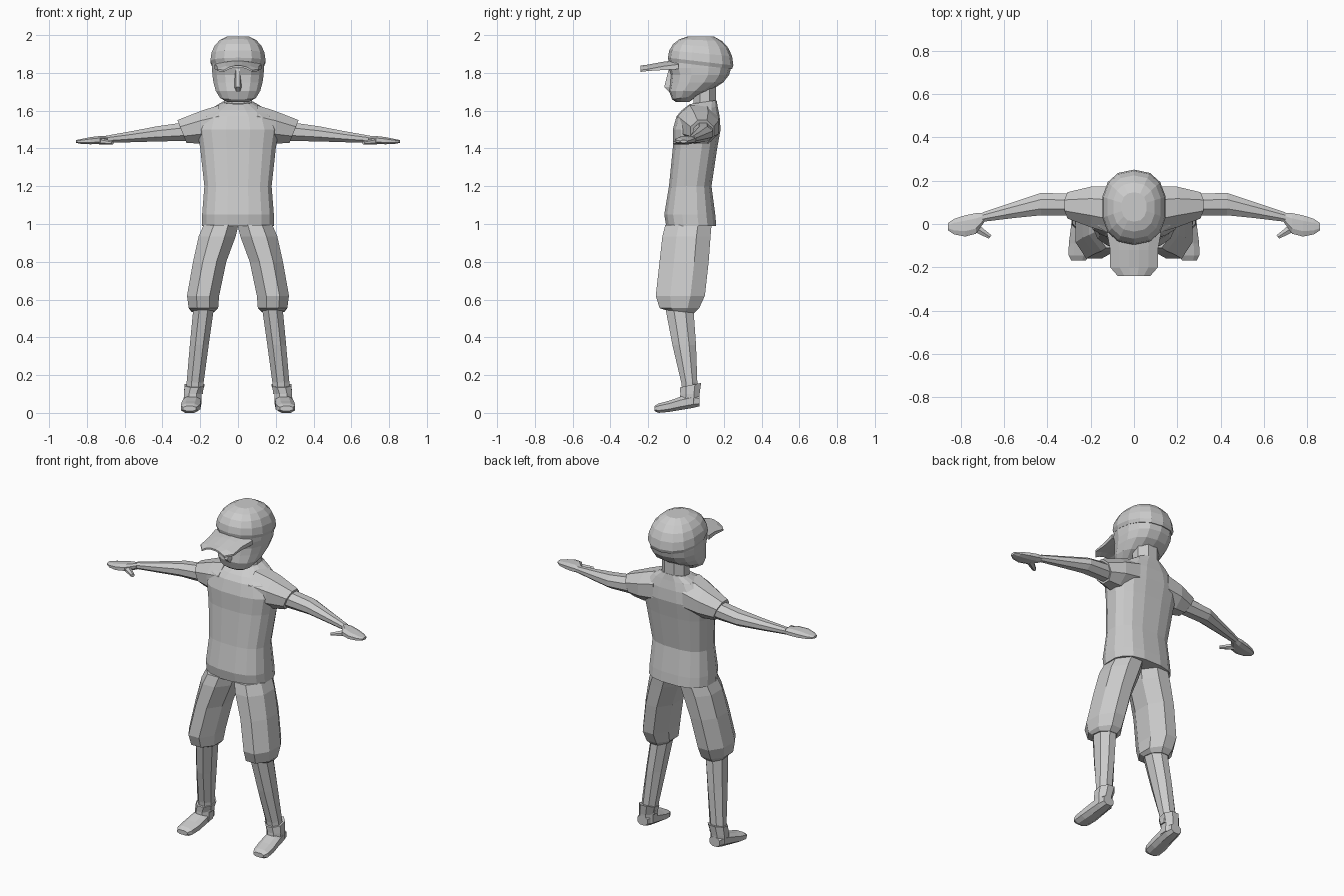
import bpy, bmesh
from math import cos, sin, pi, copysign
from mathutils import Vector

cube = bpy.data.objects.get("Cube")
if cube:
    bpy.data.objects.remove(cube)

shade = (0.6, 0.6, 0.6, 1)
grey = bpy.data.materials.new("plain grey")
grey.use_nodes = True
grey.diffuse_color = shade
grey.node_tree.nodes["Principled BSDF"].inputs["Base Color"].default_value = shade


def loft(name, rings, side=1):
    """Skin a list of equal-length rings, closing both ends."""
    bm = bmesh.new()
    rows = [[bm.verts.new((p[0] * side, p[1], p[2])) for p in points] for points in rings]
    count = len(rows[0])
    for lower, upper in zip(rows, rows[1:]):
        for i in range(count):
            j = (i + 1) % count
            bm.faces.new((lower[i], lower[j], upper[j], upper[i]))
    bm.faces.new(rows[0])
    bm.faces.new(rows[-1])
    bmesh.ops.recalc_face_normals(bm, faces=bm.faces)
    mesh = bpy.data.meshes.new(name)
    bm.to_mesh(mesh)
    bm.free()
    mesh.materials.append(grey)
    bpy.context.scene.collection.objects.link(bpy.data.objects.new(name, mesh))


def ring(centre, across, along, sides=8, power=1.0):
    """Rounded ring spanned by two half axes; a low power makes it boxier."""
    grow = 1 / cos(pi / sides)
    points = []
    for i in range(sides):
        angle = 2 * pi * (i + 0.5) / sides
        a, b = grow * cos(angle), grow * sin(angle)
        points.append(Vector(centre)
                      + Vector(across) * copysign(abs(a) ** power, a)
                      + Vector(along) * copysign(abs(b) ** power, b))
    return points


def level(z, half, front, back, x=0, rise=0, sides=8, power=1.0):
    """Horizontal ring; rise lifts its back and drops its front."""
    return ring((x, (front + back) / 2, z), (half, 0, 0),
                (0, (back - front) / 2, rise), sides, power)


def trunk(z, half, front, back, rise=0):
    return level(z, half, front, back, rise=rise, sides=16, power=0.75)


def skull(z, half, front, back, rise=0):
    return level(z, half, front, back, rise=rise, sides=14, power=0.85)


def upright(x, front, back, bottom, top, lean=0, power=1.0):
    """Ring across an arm; lean moves its top outwards."""
    return ring((x, (front + back) / 2, (bottom + top) / 2), (0, (back - front) / 2, 0),
                (lean, 0, (top - bottom) / 2), power=power)


def crosswise(y, x, half, bottom, top):
    """Ring across a foot."""
    return ring((x, y, (bottom + top) / 2), (half, 0, 0), (0, 0, (top - bottom) / 2), power=0.8)


# Shirt body, from hem to collar
loft("shirt_body", [
    trunk(z=.99, half=.19, front=-.105, back=.16),
    trunk(z=1.05, half=.19, front=-.115, back=.155),
    trunk(z=1.2, half=.178, front=-.09, back=.135),
    trunk(z=1.4, half=.2, front=-.07, back=.165),
    trunk(z=1.5, half=.215, front=-.07, back=.183),
    trunk(z=1.57, half=.19, front=-.05, back=.178),
    trunk(z=1.61, half=.14, front=-.025, back=.168, rise=.01),
    trunk(z=1.645, half=.08, front=.02, back=.162, rise=.01)])

# Neck
loft("neck", [level(z=z, half=.075, front=.04, back=.16) for z in (1.6, 1.74)])

# Head, from chin to cap line
loft("head", [
    skull(z=1.645, half=.055, front=-.052, back=.015),
    skull(z=1.67, half=.095, front=-.072, back=.06, rise=.01),
    skull(z=1.705, half=.118, front=-.088, back=.125),
    skull(z=1.75, half=.13, front=-.082, back=.195),
    skull(z=1.79, half=.136, front=-.078, back=.225),
    skull(z=1.825, half=.137, front=-.09, back=.235),
    skull(z=1.88, half=.137, front=-.085, back=.235)])


# Nose wedge
def nose_ring(z, base, ridge, tip):
    return [(-base, -.06, z), (base, -.06, z), (ridge, tip, z), (-ridge, tip, z)]


loft("nose", [
    nose_ring(z=1.825, base=.012, ridge=.01, tip=-.09),
    nose_ring(z=1.725, base=.027, ridge=.01, tip=-.115),
    nose_ring(z=1.7, base=.018, ridge=.01, tip=-.09)])

# Cap crown: a squared dome over a rim that dips at the back
dome = [skull(z=1.84, half=.138, front=-.088, back=.24, rise=-.02)]
for step in range(5):
    angle = step * pi / 10
    spread = cos(angle) ** 0.8
    dome.append(skull(z=1.86 + .14 * sin(angle), half=.146 * spread,
                      front=.08 - .172 * spread, back=.08 + .167 * spread,
                      rise=-.02 * (1 - step / 4)))
loft("cap_crown", dome)


# Cap brim, arched across its width and thinner at the tip
def brim_ring(y, half, z, thick):
    arch = [(half * k / 5, y, z - .025 * (k / 5) ** 2) for k in range(-5, 6, 2)]
    return arch + [(a, b, c - thick) for a, b, c in reversed(arch)]


loft("cap_brim", [
    brim_ring(y=-.04, half=.125, z=1.87, thick=.025),
    brim_ring(y=-.12, half=.11, z=1.86, thick=.02),
    brim_ring(y=-.2, half=.11, z=1.845, thick=.01),
    brim_ring(y=-.24, half=.075, z=1.84, thick=.01)])

for word, side in (("left", 1), ("right", -1)):
    # Sleeve
    loft(word + "_sleeve", [
        upright(x=.1, front=-.045, back=.175, bottom=1.43, top=1.63),
        upright(x=.2, front=-.015, back=.172, bottom=1.425, top=1.597),
        upright(x=.297, front=.025, back=.147, bottom=1.43, top=1.55, lean=.024)], side)

    # Arm, from sleeve through elbow to wrist
    loft(word + "_arm", [
        upright(x=.27, front=.04, back=.14, bottom=1.44, top=1.54),
        upright(x=.43, front=.04, back=.143, bottom=1.437, top=1.517),
        upright(x=.56, front=.027, back=.1, bottom=1.433, top=1.492),
        upright(x=.7, front=.01, back=.053, bottom=1.43, top=1.467)], side)

    # Hand
    loft(word + "_hand", [
        upright(x=.69, front=.01, back=.05, bottom=1.43, top=1.466),
        upright(x=.73, front=-.045, back=.05, bottom=1.424, top=1.466, power=.8),
        upright(x=.78, front=-.058, back=.04, bottom=1.422, top=1.46, power=.8),
        upright(x=.83, front=-.048, back=.024, bottom=1.424, top=1.45, power=.8),
        upright(x=.858, front=-.03, back=.005, bottom=1.43, top=1.444)], side)

    # Thumb, tapering away from the palm
    root, tip = Vector((.735, -.015, 1.44)), Vector((.664, -.06, 1.43))
    loft(word + "_thumb", [
        ring(root.lerp(tip, t), Vector((.012, -.016, 0)) * (1 - t / 2),
             (0, 0, .016 * (1 - t / 2)), sides=6) for t in (0, .5, 1)], side)

    # Shorts leg, from hem to waist
    loft(word + "_shorts_leg", [
        level(z=.537, x=.185, half=.06, front=-.11, back=.045, rise=-.008),
        level(z=.555, x=.183, half=.078, front=-.14, back=.07),
        level(z=.62, x=.185, half=.085, front=-.16, back=.1),
        level(z=.8, x=.15, half=.088, front=-.14, back=.12),
        level(z=.935, x=.11, half=.098, front=-.125, back=.13),
        level(z=.995, x=.09, half=.092, front=-.11, back=.135)], side)

    # Lower leg
    loft(word + "_lower_leg", [
        level(z=.1, x=.23, half=.045, front=-.018, back=.06),
        level(z=.16, x=.227, half=.045, front=-.025, back=.06),
        level(z=.36, x=.205, half=.05, front=-.072, back=.053),
        level(z=.57, x=.18, half=.055, front=-.112, back=.038)], side)

    # Ankle cuff, flaring at the rim
    loft(word + "_shoe_cuff", [
        level(z=.045, x=.24, half=.046, front=-.035, back=.07),
        level(z=.1, x=.24, half=.047, front=-.03, back=.072),
        level(z=.147, x=.23, half=.052, front=-.032, back=.08, rise=.012)], side)

    # Shoe, from heel to toe
    loft(word + "_shoe", [
        crosswise(y=.072, x=.242, half=.033, bottom=.035, top=.09),
        crosswise(y=.03, x=.242, half=.045, bottom=.025, top=.1),
        crosswise(y=-.03, x=.245, half=.048, bottom=.015, top=.085),
        crosswise(y=-.09, x=.25, half=.051, bottom=.005, top=.064),
        crosswise(y=-.145, x=.255, half=.047, bottom=0, top=.05),
        crosswise(y=-.168, x=.256, half=.034, bottom=.01, top=.036)], side)
